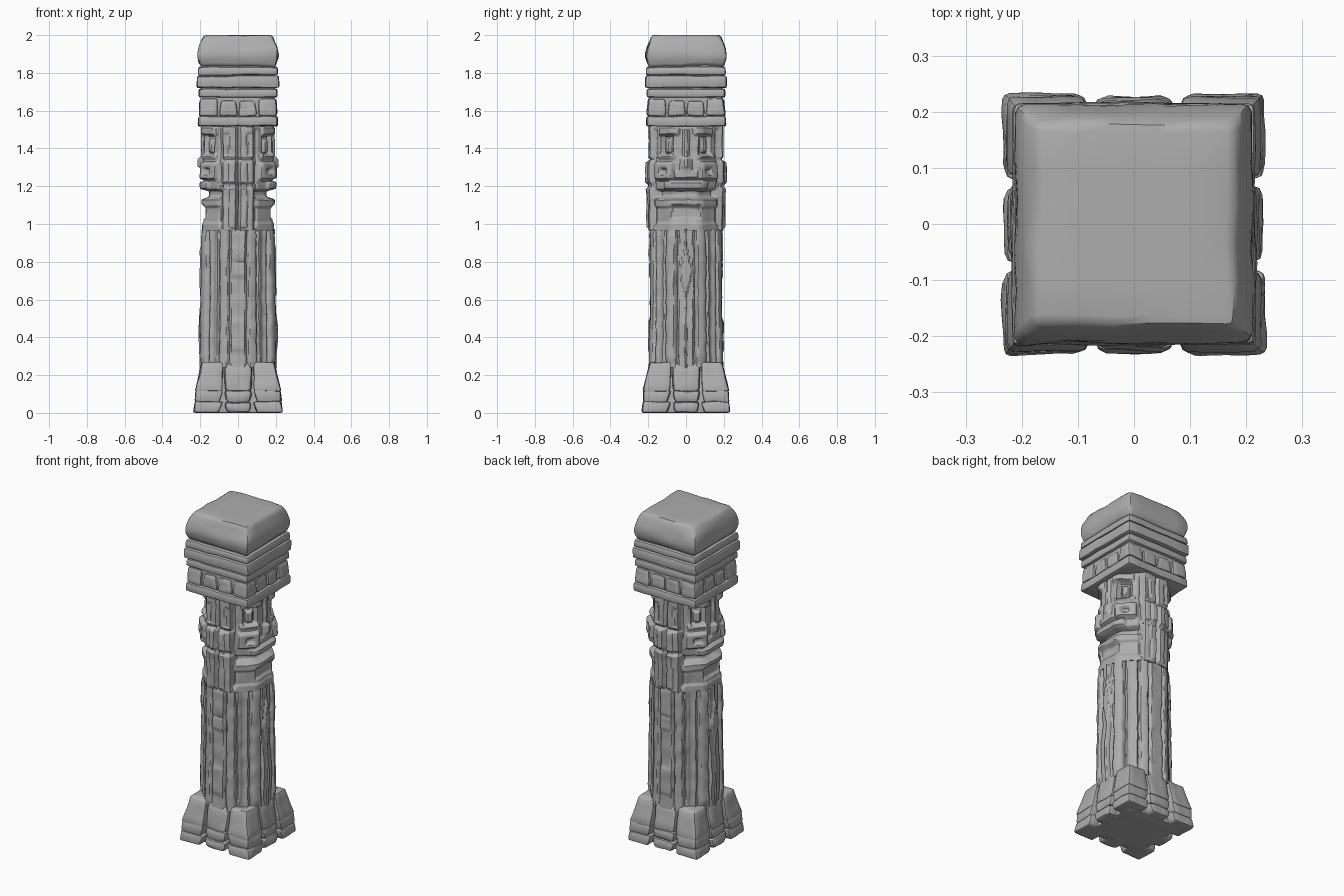
import bpy, bmesh, math
from mathutils import Vector, Matrix, noise

cube = bpy.data.objects.get("Cube")
if cube:
    bpy.data.objects.remove(cube)

stone = bpy.data.materials.new("grey stone")
stone.use_nodes = True
GREY = (0.42, 0.42, 0.42, 1)
stone.diffuse_color = GREY
stone.node_tree.nodes["Principled BSDF"].inputs["Base Color"].default_value = GREY
parts = []


def loft(bm, rings):
    """Bridge rings of points and cap both ends."""
    rows = [[bm.verts.new(p) for p in ring] for ring in rings]
    n = len(rows[0])
    for low, high in zip(rows, rows[1:]):
        for i in range(n):
            j = (i + 1) % n
            bm.faces.new((low[i], low[j], high[j], high[i]))
    bm.faces.new(rows[0][::-1])
    bm.faces.new(rows[-1])


def rect(x0, x1, y0, y1, z):
    return [Vector(p) for p in ((x0, y0, z), (x1, y0, z), (x1, y1, z), (x0, y1, z))]


def finish(name, bm, bevel=0.0, cuts=0, rough=0.0):
    """Round the edges, weather the surface and make the object."""
    if bevel:
        bmesh.ops.bevel(bm, geom=bm.edges[:], offset=bevel, segments=2,
                        profile=0.5, affect='EDGES', clamp_overlap=True)
    if cuts:
        long_edges = [e for e in bm.edges if e.calc_length() > 0.05]
        bmesh.ops.subdivide_edges(bm, edges=long_edges, cuts=cuts, use_grid_fill=True)
    for v in bm.verts:
        shift = noise.noise_vector(v.co * 14) * rough
        if v.co.z < 0.004 or v.co.z > 1.996:
            shift.z = 0
        v.co += shift
        v.co.z = max(v.co.z, 0)
    bmesh.ops.recalc_face_normals(bm, faces=bm.faces)
    mesh = bpy.data.meshes.new(name)
    bm.to_mesh(mesh)
    bm.free()
    mesh.materials.append(stone)
    obj = bpy.data.objects.new(name, mesh)
    bpy.context.collection.objects.link(obj)
    parts.append(obj)


def square_part(name, profile, bevel, cuts=5, rough=0.006):
    bm = bmesh.new()
    loft(bm, [rect(-h, h, -h, h, z) for z, h in profile])
    finish(name, bm, bevel, cuts, rough)


def four_sided(name, low, high, bevel, rough=0.006):
    """Repeat one tapered block on all four sides."""
    bm = bmesh.new()
    for k in range(4):
        turn = Matrix.Rotation(k * math.pi / 2, 3, 'Z')
        loft(bm, [[turn @ p for p in rect(*r)] for r in (low, high)])
    finish(name, bm, bevel, 3, rough)


def window(v, a, b, soft):
    """Soft-edged step that is 1 between a and b."""
    t = min(v - a, b - v) / soft + 0.5
    t = min(max(t, 0), 1)
    return t * t * (3 - 2 * t)


def octagon(t):
    """Softened octagon of unit apothem."""
    step = math.pi / 4
    d = (t + step / 2) % step - step / 2
    return min(1 / math.cos(d), 1.055)


def carved(name, z0, z1, rows, radius, rough):
    """Column whose radius follows the carving at each angle and height."""
    bm = bmesh.new()
    rings = []
    for r in range(rows + 1):
        z = z0 + (z1 - z0) * r / rows
        ring = []
        for i in range(176):
            t = 2 * math.pi * i / 176
            c, s = math.cos(t), math.sin(t)
            fold = math.degrees(math.atan2(abs(s), abs(c)))
            d = radius(t, fold, z)
            ring.append(Vector((c * d, s * d, z)))
        rings.append(ring)
    loft(bm, rings)
    finish(name, bm, rough=rough)


# Foot: core, corner stones and middle lobes in three courses
square_part("foot_core", [(0, 0.18), (0.25, 0.165)], 0.01)
courses = [("lower", 0, 0.06, 0.235, 0.229), ("middle", 0.055, 0.12, 0.229, 0.224),
           ("upper", 0.112, 0.268, 0.228, 0.192)]
for label, z0, z1, a, b in courses:
    inner = 0.085 if label == "upper" else 0.1
    four_sided(f"foot_corner_{label}", (inner, a, inner, a, z0),
               (0.08, b, 0.08, b, z1), 0.012)
    w = 0.07 if label == "upper" else 0.062
    four_sided(f"foot_lobe_{label}", (-w, w, -a + 0.004, -0.1, z0),
               (-0.075, 0.075, -b, -0.1, z1), 0.02)


# Shaft: eight worn panels with grooves, ribs and centre ornaments
def shaft_radius(t, fold, z):
    k = (z - 0.25) / 0.72
    r = 0.191 * octagon(t) + 0.006 * (1 - k) ** 4 - 0.003 * k
    wobble = 1.6 * noise.noise(Vector((0, fold * 0.05, z * 9)))
    f = fold + wobble
    for groove in (14, 35, 58, 76):
        r -= 0.014 * window(f, groove - 1.6, groove + 1.6, 3)
    r += 0.008 * window(f, 16, 33, 6) * window(z, 0.28, 0.95, 0.05)
    r -= 0.007 * window(f, 42, 50, 6)
    r += 0.007 * window(f, 78, 102, 4) * window(z, 0.72, 0.96, 0.03)
    r += 0.007 * window(f, 79, 102, 4) * window(z, 0.33, 0.49, 0.03)
    r -= 0.006 * window(z, 0.795, 0.805, 0.02) * window(f, 78, 102, 4)
    lens = max(0, 1 - abs(z - 0.75) / 0.14)
    r += 0.013 * window(f, -9 * lens, 9 * lens, 3)
    r += 0.012 * window(f, -20, 13, 4) * window(z, 0.33, 0.56, 0.2)
    return r


carved("shaft", 0.24, 0.972, 80, shaft_radius, 0.004)

# Head: (inner angle, outer angle, bottom, top, height); angle 0 is face centre
FEATURES = [
    (-9, 4, 1.30, 1.51, 0.014), (-9, 8, 1.28, 1.35, 0.014),      # nose
    (12, 50, 1.47, 1.515, 0.014),                               # brow
    (22, 45, 1.365, 1.47, -0.026), (28, 39, 1.38, 1.445, 0.020),  # eye
    (18, 52, 1.345, 1.372, 0.012),                              # lower lid
    (20, 54, 1.235, 1.325, 0.024), (30, 42, 1.265, 1.295, -0.018),  # cheek
    (-40, 36, 1.18, 1.225, 0.016), (-30, 26, 1.225, 1.24, -0.012),  # mouth
    (-20, 17, 1.24, 1.28, 0.012),                               # upper lip
    (-70, 60, 1.135, 1.18, -0.034),                             # gap under jaw
    (-70, 62, 1.09, 1.145, 0.012), (-30, 24, 1.03, 1.10, -0.014),  # beard
    (-70, 62, 0.96, 1.005, 0.008),                              # collar
    (66, 87.5, 0.96, 1.52, 0.016), (77, 87.5, 0.98, 1.33, 0.012),  # side strips
    (58, 63, 0.99, 1.50, -0.010), (64, 95, 1.19, 1.215, -0.014),
    (64, 95, 1.335, 1.35, -0.012), (70, 76, 1.36, 1.48, -0.010),
]


def head_radius(t, fold, z):
    r = 0.181 * octagon(t) + 0.006 * window(z, 1.18, 1.34, 0.1)
    f = fold + noise.noise(Vector((fold * 0.06, 3, z * 11)))
    for a, b, low, high, height in FEATURES:
        r += height * window(f, a, b, 4) * window(z, low, high, 0.016)
    return r


carved("carved_head", 0.965, 1.54, 110, head_radius, 0.004)

# Capital: stacked square bands around a core
square_part("capital_core", [(1.525, 0.19), (1.84, 0.19)], 0.005)
for label, z0, z1, h in (("lowest", 1.518, 1.57, 0.211), ("lower", 1.67, 1.716, 0.208),
                         ("upper", 1.722, 1.785, 0.217), ("top", 1.788, 1.832, 0.211)):
    square_part(f"capital_band_{label}", [(z0, h), (z1, h - 0.002)], 0.011, 5, 0.005)

# Row of small stones between the bands
four_sided("stone_row_corner", (0.105, 0.207, 0.105, 0.207, 1.57),
           (0.11, 0.2, 0.11, 0.2, 1.665), 0.014)
for label, x in (("left", 0.05), ("right", -0.05)):
    four_sided(f"stone_row_{label}", (x - 0.05, x + 0.05, -0.205, -0.15, 1.57),
               (x - 0.042, x + 0.042, -0.2, -0.15, 1.655), 0.016)

# Cushion-shaped top stone
square_part("top_stone", [(1.832, 0.195), (1.865, 0.212), (1.905, 0.213),
                          (1.955, 0.2), (2.0, 0.18)], 0.016, 4, 0.009)

# Shading
bpy.ops.object.select_all(action='DESELECT')
for obj in parts:
    obj.select_set(True)
bpy.context.view_layer.objects.active = parts[0]
bpy.ops.object.shade_smooth_by_angle(angle=math.radians(38))
